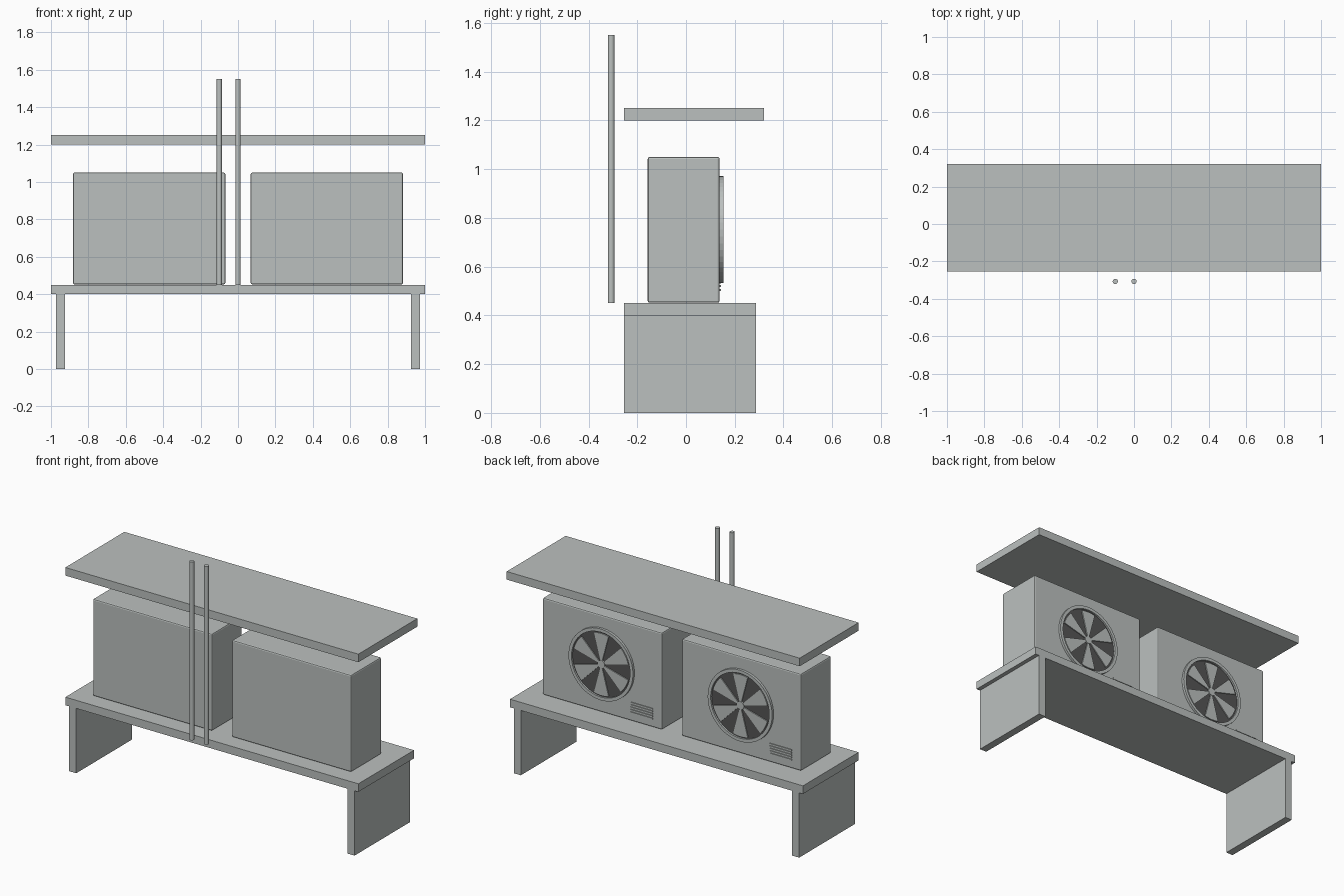
import bpy
from math import cos, sin, pi, radians

cube = bpy.data.objects.get("Cube")
if cube:
    bpy.data.objects.remove(cube, do_unlink=True)


def material(name, rgb):
    m = bpy.data.materials.new(name)
    m.use_nodes = True
    m.diffuse_color = (*rgb, 1)
    m.node_tree.nodes["Principled BSDF"].inputs["Base Color"].default_value = (*rgb, 1)
    return m


GREY = material("light grey", (0.50, 0.53, 0.52))
DARK = material("dark grey", (0.09, 0.09, 0.09))


def mesh_object(name, verts, faces, mat):
    me = bpy.data.meshes.new(name)
    me.from_pydata(verts, [], faces)
    me.materials.append(mat)
    ob = bpy.data.objects.new(name, me)
    bpy.context.collection.objects.link(ob)
    return ob


def box(name, lo, hi, mat=GREY, bevel=0):
    bpy.ops.mesh.primitive_cube_add(size=1, location=[(a + b) / 2 for a, b in zip(lo, hi)])
    ob = bpy.context.object
    ob.name = name
    ob.scale = [b - a for a, b in zip(lo, hi)]
    bpy.ops.object.transform_apply(location=False, rotation=False)
    ob.data.materials.append(mat)
    if bevel:
        mod = ob.modifiers.new("Bevel", "BEVEL")
        mod.width, mod.segments = bevel, 2
    return ob


def cylinder(name, radius, depth, loc, mat, along_y=False, sides=48):
    rot = (pi / 2, 0, 0) if along_y else (0, 0, 0)
    bpy.ops.mesh.primitive_cylinder_add(vertices=sides, radius=radius, depth=depth,
                                        location=loc, rotation=rot)
    ob = bpy.context.object
    ob.name = name
    ob.data.materials.append(mat)
    bpy.ops.object.shade_smooth_by_angle()
    return ob


def ring(name, inner, outer, y0, y1, x, z, n=48):
    """Flat ring with a rectangular section, facing the back."""
    section = [(inner, y0), (outer, y0), (outer, y1), (inner, y1)]
    verts = [(x + r * cos(2 * pi * i / n), y, z + r * sin(2 * pi * i / n))
             for i in range(n) for r, y in section]
    faces = [(4 * i + j, 4 * i + (j + 1) % 4,
              4 * ((i + 1) % n) + (j + 1) % 4, 4 * ((i + 1) % n) + j)
             for i in range(n) for j in range(4)]
    return mesh_object(name, verts, faces, GREY)


def blade(name, radius, angle, half, y0, y1, x, z, n=6):
    """Wedge shaped fan blade."""
    arc = [angle - half + 2 * half * i / n for i in range(n + 1)]
    outline = [(x, z)] + [(x + radius * cos(a), z + radius * sin(a)) for a in arc]
    k = len(outline)
    verts = [(px, y, pz) for y in (y0, y1) for px, pz in outline]
    faces = [tuple(range(k)), tuple(reversed(range(k, 2 * k)))]
    faces += [(i, i + k, (i + 1) % k + k, (i + 1) % k) for i in range(k)]
    return mesh_object(name, verts, faces, GREY)


# Stand and roof
box("stand_top", (-1, -0.255, 0.40), (1, 0.288, 0.45))
box("roof", (-1, -0.255, 1.20), (1, 0.32, 1.25))
for side, x in (("right", -0.95), ("left", 0.95)):
    box(side + "_leg", (x - 0.024, -0.255, 0), (x + 0.024, 0.288, 0.40))

# Outdoor units with fan and vent on the back
BACK = 0.138
for side, x in (("right", -0.475), ("left", 0.475)):
    box(side + "_unit", (x - 0.407, -0.157, 0.452), (x + 0.407, BACK, 1.05), bevel=0.008)
    z = 0.752
    ring(side + "_fan_ring", 0.2, 0.22, BACK - 0.004, 0.153, x, z)
    cylinder(side + "_fan_recess", 0.2, 0.006, (x, BACK + 0.001, z), DARK, True)
    for i in range(6):
        blade(f"{side}_fan_blade_{i + 1}", 0.19, radians(90 + 60 * i), radians(15),
              BACK, 0.148, x, z)
    cylinder(side + "_fan_hub", 0.025, 0.014, (x, 0.143, z), GREY, True)
    for i in range(5):
        zs = 0.505 + 0.015 * i
        box(f"{side}_vent_slat_{i + 1}", (x - 0.345, BACK - 0.004, zs - 0.004),
            (x - 0.195, BACK + 0.005, zs + 0.004))

# Pipes at the front
for name, x in (("right_pipe", -0.1), ("left_pipe", 0.0)):
    cylinder(name, 0.014, 1.1, (x, -0.307, 1.0), GREY, sides=16)
